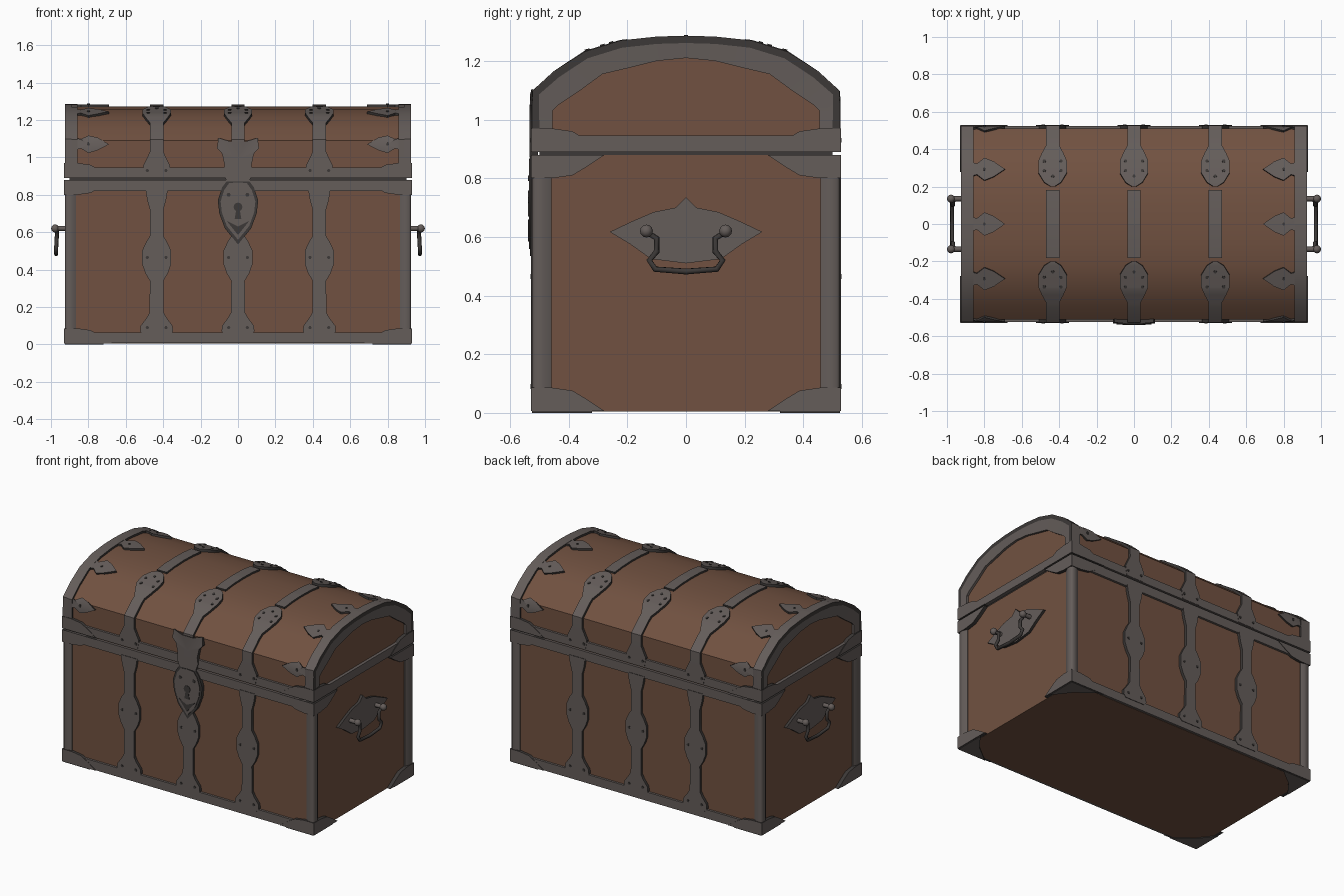
import bpy, bmesh, math
from mathutils import Vector

if "Cube" in bpy.data.objects:
    bpy.data.objects.remove(bpy.data.objects["Cube"])


def material(name, rgb):
    m = bpy.data.materials.new(name)
    m.diffuse_color = (*rgb, 1)
    m.use_nodes = True
    m.node_tree.nodes["Principled BSDF"].inputs["Base Color"].default_value = m.diffuse_color
    return m


WOOD = material("brown wood", (0.165, 0.083, 0.052))
IRON = material("grey iron", (0.128, 0.109, 0.102))
DARK = material("dark iron", (0.045, 0.04, 0.038))


def finish(name, bm, mats, mirror="", angle=35):
    bmesh.ops.recalc_face_normals(bm, faces=bm.faces)
    me = bpy.data.meshes.new(name)
    bm.to_mesh(me)
    bm.free()
    ob = bpy.data.objects.new(name, me)
    bpy.context.collection.objects.link(ob)
    for m in mats:
        me.materials.append(m)
    bpy.ops.object.select_all(action='DESELECT')
    ob.select_set(True)
    bpy.context.view_layer.objects.active = ob
    bpy.ops.object.shade_smooth_by_angle(angle=math.radians(angle))
    if mirror:
        mod = ob.modifiers.new("mirror", 'MIRROR')
        mod.use_axis = ["x" in mirror, "y" in mirror, False]
        mod.use_mirror_merge = False
    return ob


def box(name, lo, hi, mat):
    bm = bmesh.new()
    bmesh.ops.create_cube(bm, size=1)
    for v in bm.verts:
        v.co = [lo[i] + (v.co[i] + 0.5) * (hi[i] - lo[i]) for i in range(3)]
    return finish(name, bm, [mat])


def prism(name, pts_a, pts_b, mat, mirror="", angle=35):
    bm = bmesh.new()
    a = [bm.verts.new(p) for p in pts_a]
    b = [bm.verts.new(p) for p in pts_b]
    bm.faces.new(a)
    bm.faces.new(b)
    for i in range(len(a)):
        j = (i + 1) % len(a)
        bm.faces.new((a[i], a[j], b[j], b[i]))
    return finish(name, bm, [mat], mirror, angle)


# Front-to-crown section of the chest; t is the distance along it
ARC = [(-.51, 1.09), (-.44, 1.152), (-.34, 1.218), (-.22, 1.255), (-.1, 1.268), (0, 1.271)]
PATH = [Vector(p) for p in [(-.51, 0)] + ARC + [(.1, 1.268)]]
T = [0]
for p, q in zip(PATH, PATH[1:]):
    T.append(T[-1] + (q - p).length)
CROWN = T[-2]


def pos(t):
    t = min(max(t, 0), T[-1])
    for i in range(len(T) - 1):
        if t <= T[i + 1]:
            return PATH[i].lerp(PATH[i + 1], (t - T[i]) / (T[i + 1] - T[i]))
    return PATH[-1]


def ty(y):
    for i in range(1, len(T) - 1):
        if PATH[i].x <= y <= PATH[i + 1].x:
            return T[i] + (T[i + 1] - T[i]) * (y - PATH[i].x) / (PATH[i + 1].x - PATH[i].x)


def wrap(x, t, off):
    d = (pos(t + .02) - pos(t - .02)).normalized()
    p = pos(t)
    return Vector((x, p.x - d.y * off, p.y + d.x * off))


def on_side(y, z, off):
    return Vector((.905 + off, y, z))


def on_bottom(x, y, off):
    return Vector((x, y, .005 - off))


def strap(name, x, stations, thick, mirror):
    """Iron strip following the section; stations are (t, half width)."""
    st = list(stations)
    for t in T:
        for (t0, w0), (t1, w1) in zip(stations, stations[1:]):
            if t0 + .001 < t < t1 - .001:
                st.append((t, w0 + (w1 - w0) * (t - t0) / (t1 - t0)))
    st.sort()
    bm = bmesh.new()
    rows = [[bm.verts.new(wrap(x + sx * w, t, o)) for sx, o in
             ((-1, -.01), (-1, thick), (1, thick), (1, -.01))] for t, w in st]
    for a, b in zip(rows, rows[1:]):
        for k in range(3):
            f = bm.faces.new((a[k], a[k + 1], b[k + 1], b[k]))
            f.material_index = 0 if k == 1 else 1
    bm.faces.new(rows[0]).material_index = 1
    bm.faces.new(rows[-1]).material_index = 1
    return finish(name, bm, [IRON, DARK], mirror)


def plates(name, outlines, place, thick, mirror="", mats=(IRON, DARK)):
    """Flat or wrapped plates fanned from their centres, with a dark edge."""
    bm = bmesh.new()
    for o in outlines:
        c = (sum(p[0] for p in o) / len(o), sum(p[1] for p in o) / len(o))
        mid = bm.verts.new(place(*c, thick))
        top = [bm.verts.new(place(*p, thick)) for p in o]
        low = [bm.verts.new(place(*p, -.005)) for p in o]
        for i in range(len(o)):
            j = (i + 1) % len(o)
            bm.faces.new((mid, top[i], top[j]))
            bm.faces.new((top[i], top[j], low[j], low[i])).material_index = len(mats) - 1
    return finish(name, bm, mats, mirror)


def disc(u, v, r, n=6):
    return [(u + r * math.cos(i * math.tau / n), v + r * math.sin(i * math.tau / n)) for i in range(n)]


def sym(half):
    return half + [(-u, v) for u, v in reversed(half) if u]


# Wooden body, lid and dark seam between them
box("body", (-.905, -.51, .005), (.905, .51, .88), WOOD)
box("seam", (-.9, -.5, .87), (.9, .5, .9), DARK)
section = [(-.51, .89)] + ARC + [(-y, z) for y, z in reversed(ARC[:-1])] + [(.51, .89)]
prism("lid", [(-.905, y, z) for y, z in section], [(.905, y, z) for y, z in section], WOOD)

# Horizontal iron bands
box("lid_band", (-.925, -.525, .89), (.925, .525, .945), IRON)
box("body_top_band", (-.9, -.525, .82), (.9, .525, .88), IRON)
box("base_band", (-.9, -.525, .007), (.9, .525, .065), IRON)

# Corner posts
post = [(.865, .512), (.885, .523), (.915, .525), (.925, .515), (.925, .485), (.912, .458), (.865, .46)]
prism("corner_post", [(x, y, .06) for x, y in post], [(x, y, .83) for x, y in post], IRON, "xy", 60)

# Arched iron on the lid ends
outer = [(.525, .945), (.525, 1.03), (.523, 1.098), (.45, 1.165), (.345, 1.232), (.222, 1.27), (.1, 1.283), (0, 1.286)]
inner = [(.455, .945), (.455, 1.03), (.435, 1.05), (.36, 1.10), (.285, 1.155), (.2, 1.175), (.1, 1.2), (0, 1.21)]
arch = outer + inner[::-1]
bm = bmesh.new()
ring = [[bm.verts.new((x, y, z)) for y, z in side] for x, side in
        ((.89, outer), (.925, outer), (.92, inner), (.89, inner))]
for k in range(3):
    for i in range(len(outer) - 1):
        bm.faces.new((ring[k][i], ring[k][i + 1], ring[k + 1][i + 1], ring[k + 1][i]))
finish("lid_end_arch", bm, [IRON], "xy")
strap("lid_edge_strip", .892, [(.945, .033), (CROWN, .033)], .014, "xy")

# Leaf points along the lid ends
leaf = [(.87, .04), (.84, .03), (.80, .062), (.75, .042), (.69, 0), (.75, -.042), (.80, -.062), (.84, -.03), (.87, -.04)]
plates("lid_leaf", [[(x, tc + s * d) for x, d in leaf] for tc, s in
                    ((1.07, .75), (ty(-.29), 1), (CROWN, 1))], wrap, .013, "xy")

# Corner brackets on the ends, front and back
bracket = [(0, 0), (.25, 0), (.19, .04), (.14, .07), (.07, .08), (0, .08)]
levels = ((.006, 1), (.88, -1), (.89, 1))
plates("end_bracket", [[(.527 - u, z + s * v) for u, v in bracket] for z, s in levels], on_side, .024, "xy")
plates("front_bracket", [[(.927 - u, z + s * v) for u, v in bracket] for z, s in levels], wrap, .018, "xy")
plates("base_corner", [[(.925, .525), (.72, .525), (.84, .43), (.925, .32)]], on_bottom, .005, "xy")

# Straps over front, lid and back, widening into rosettes
body_strap = [(.05, .07), (.07, .088), (.10, .085), (.14, .055), (.17, .038), (.34, .036), (.38, .06),
              (.43, .078), (.50, .078), (.55, .055), (.58, .036), (.72, .036), (.77, .05), (.83, .06)]
lid_strap = [(.893, .062), (.955, .072), (.99, .055), (1.03, .036), (ty(-.41), .036), (ty(-.37), .058),
             (ty(-.33), .076), (ty(-.27), .076), (ty(-.22), .045), (ty(-.20), .012)]
for x, name, mir in ((.435, "side", "xy"), (0, "middle", "y")):
    strap(name + "_body_strap", x, body_strap, .018, mir)
    strap(name + "_lid_strap", x, lid_strap, .017, mir)
    strap(name + "_crown_strap", x, [(ty(-.18), .036), (CROWN, .036)], .012, mir)
    dots = [(x + dx, t) for t in (.09, .465, .93) for dx in (-.05, .05)]
    dots += [(x + dx, ty(y)) for dx, y in ((-.045, -.28), (.045, -.28), (-.045, -.33), (.045, -.33), (0, -.25))]
    plates(name + "_rivets", [disc(u, v, .009) for u, v in dots], wrap, .021, mir, (DARK,))
plates("leaf_rivets", [disc(.80, t, .008) for t in (1.07, ty(-.29), CROWN)], wrap, .017, "xy", (DARK,))

# Lock on the front: hasp, shield and keyhole
hasp = sym([(0, .87), (.06, .87), (.078, .92), (.072, .96), (.085, 1.02), (.112, 1.05), (.105, 1.095), (.04, 1.08)])
shield = sym([(0, .885), (.055, .88), (.085, .84), (.108, .77), (.10, .70), (.07, .62), (0, .535)])
plates("hasp", [hasp], wrap, .023)
plates("lock_backplate", [shield], wrap, .022, "", (DARK,))
plates("lock_shield", [[(x * .86, .735 + (z - .735) * .88) for x, z in shield]], wrap, .026)
plates("keyhole", [disc(0, .735, .024, 8), [(-.008, .73), (.008, .73), (.018, .67), (-.018, .67)],
                   disc(-.05, .80, .011), disc(.05, .80, .011),
                   [(-.06, .66), (0, .585), (.06, .66), (0, .62)]], wrap, .029, "", (DARK,))

# Side handles: eye-shaped plate, knobs and hanging bail
eye = sym([(0, .735), (.035, .70), (.11, .685), (.18, .655), (.26, .617), (.19, .575), (.12, .525), (0, .51)])
plates("handle_plate", [eye], on_side, .017, "x")


def tube(name, pts, r, mat):
    cu = bpy.data.curves.new(name, 'CURVE')
    cu.dimensions = '3D'
    cu.bevel_depth = r
    cu.bevel_resolution = 1
    cu.use_fill_caps = True
    sp = cu.splines.new('POLY')
    sp.points.add(len(pts) - 1)
    for p, c in zip(sp.points, pts):
        p.co = (*c, 1)
    ob = bpy.data.objects.new(name, cu)
    bpy.context.collection.objects.link(ob)
    bpy.ops.object.select_all(action='DESELECT')
    ob.select_set(True)
    bpy.context.view_layer.objects.active = ob
    bpy.ops.object.convert(target='MESH')
    ob = bpy.context.view_layer.objects.active
    ob.data.materials.clear()
    ob.data.materials.append(mat)
    ob.modifiers.new("mirror", 'MIRROR').use_mirror_merge = False


half = [(.965, .14, .62), (.968, .10, .595), (.97, .10, .55), (.972, .125, .52), (.972, .105, .49)]
tube("handle_bail", half + [(.972, 0, .482)] + [(x, -y, z) for x, y, z in reversed(half)], .011, DARK)
for y, side in ((.135, "back"), (-.135, "front")):
    tube(side + "_handle_post", [(.9, y, .62), (.975, y, .62)], .014, IRON)
    bm = bmesh.new()
    bmesh.ops.create_uvsphere(bm, u_segments=10, v_segments=6, radius=.022)
    bmesh.ops.translate(bm, verts=bm.verts, vec=(.978, y, .62))
    finish(side + "_handle_knob", bm, [IRON], "x", 60)
